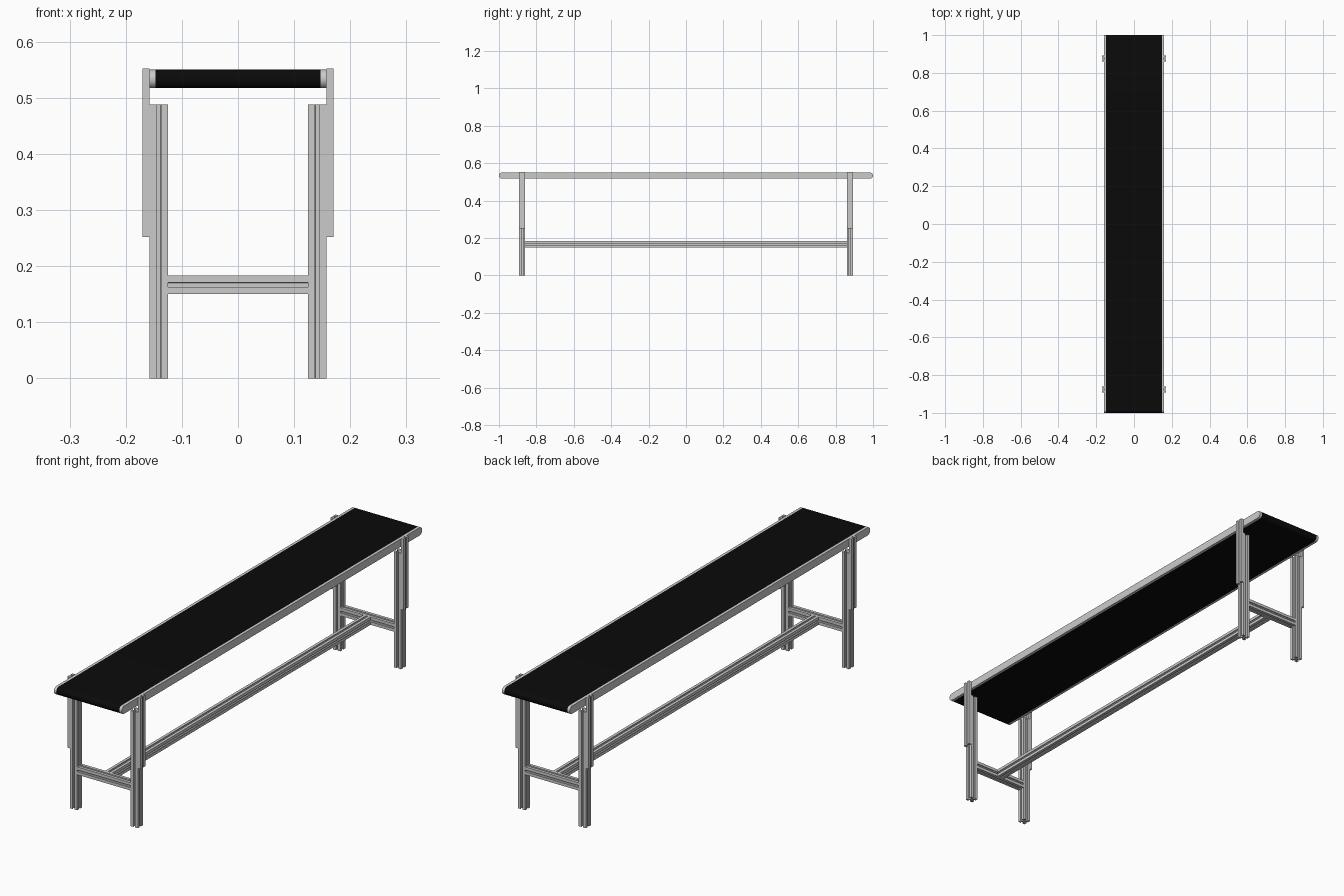
import bpy, bmesh, math
from mathutils import Matrix, Vector

if "Cube" in bpy.data.objects:
    bpy.data.objects.remove(bpy.data.objects["Cube"])

T = 0.0165                      # half thickness of the slotted bars
LEG_X, LEG_Y = 0.1415, 0.876    # leg centres


def extrude(name, pts, u, v, w, start, end, origin=(0, 0, 0), mat=None):
    """Sweep profile pts (in axes u, v) along axis w from start to end."""
    u, v, w, o = Vector(u), Vector(v), Vector(w), Vector(origin)
    bm = bmesh.new()
    face = bm.faces.new([bm.verts.new(o + u * a + v * b + w * start) for a, b in pts])
    res = bmesh.ops.extrude_face_region(bm, geom=[face], use_keep_orig=True)
    moved = [g for g in res["geom"] if isinstance(g, bmesh.types.BMVert)]
    bmesh.ops.translate(bm, verts=moved, vec=w * (end - start))
    bmesh.ops.recalc_face_normals(bm, faces=bm.faces[:])
    me = bpy.data.meshes.new(name)
    bm.to_mesh(me)
    bm.free()
    ob = bpy.data.objects.new(name, me)
    bpy.context.collection.objects.link(ob)
    if mat:
        me.materials.append(mat)
    return ob


def smooth(ob):
    bpy.ops.object.select_all(action='DESELECT')
    bpy.context.view_layer.objects.active = ob
    ob.select_set(True)
    bpy.ops.object.shade_smooth_by_angle(angle=math.radians(30))


X, Y, Z = (1, 0, 0), (0, 1, 0), (0, 0, 1)

# Square bar section with a T-slot in each of its four faces
side = [(1, -1), (1, -.24), (.86, -.24), (.86, -.5), (.74, -.5), (.45, -.22),
        (.45, .22), (.74, .5), (.86, .5), (.86, .24), (1, .24)]
slot = []
for i in range(4):
    rot = Matrix.Rotation(i * math.pi / 2, 2)
    slot += [tuple(rot @ Vector(p) * T) for p in side]

# Flat bar section with a slot on its inner and outer faces
HT = 0.006
half = [(HT, -T), (HT, -.004), (.0045, -.004), (.0045, -.008), (.002, -.006),
        (.002, .006), (.0045, .008), (.0045, .004), (HT, .004), (HT, T)]
flat = half + [(-a, -b) for a, b in half]

# Rounded-end outline shared by belt and side rails
R, YC, ZC = 0.0165, 0.9835, 0.5335
stadium = []
for s in (1, -1):
    for i in range(17):
        a = -math.pi / 2 + math.pi * i / 16
        stadium.append((s * (YC + R * math.cos(a)), s * R * math.sin(a)))

black = bpy.data.materials.new("belt_black")
black.diffuse_color = (0.003, 0.003, 0.003, 1)
black.use_nodes = True
black.node_tree.nodes["Principled BSDF"].inputs["Base Color"].default_value = black.diffuse_color

# Belt and side rails
smooth(extrude("belt", stadium, Y, Z, X, -0.147, 0.147, (0, 0, ZC), black))
for sx, tag in ((-1, "left"), (1, "right")):
    smooth(extrude(f"{tag}_side_rail", stadium, Y, Z, X, sx * 0.147, sx * 0.158, (0, 0, ZC)))

# Legs, height struts and cross beams
for sy, end in ((-1, "front"), (1, "back")):
    y = sy * LEG_Y
    for sx, tag in ((-1, "left"), (1, "right")):
        extrude(f"{end}_{tag}_leg", slot, X, Y, Z, 0, 0.488, (sx * LEG_X, y, 0))
        extrude(f"{end}_{tag}_strut", flat, X, Y, Z, 0.252, 0.552, (sx * 0.164, y, 0))
    extrude(f"{end}_cross_beam", slot, Y, Z, X, -0.125, 0.125, (0, y, 0.1665))

# Long beam joining the two ends
extrude("long_beam", slot, X, Z, Y, -LEG_Y + T, LEG_Y - T, (0, 0, 0.1665))
